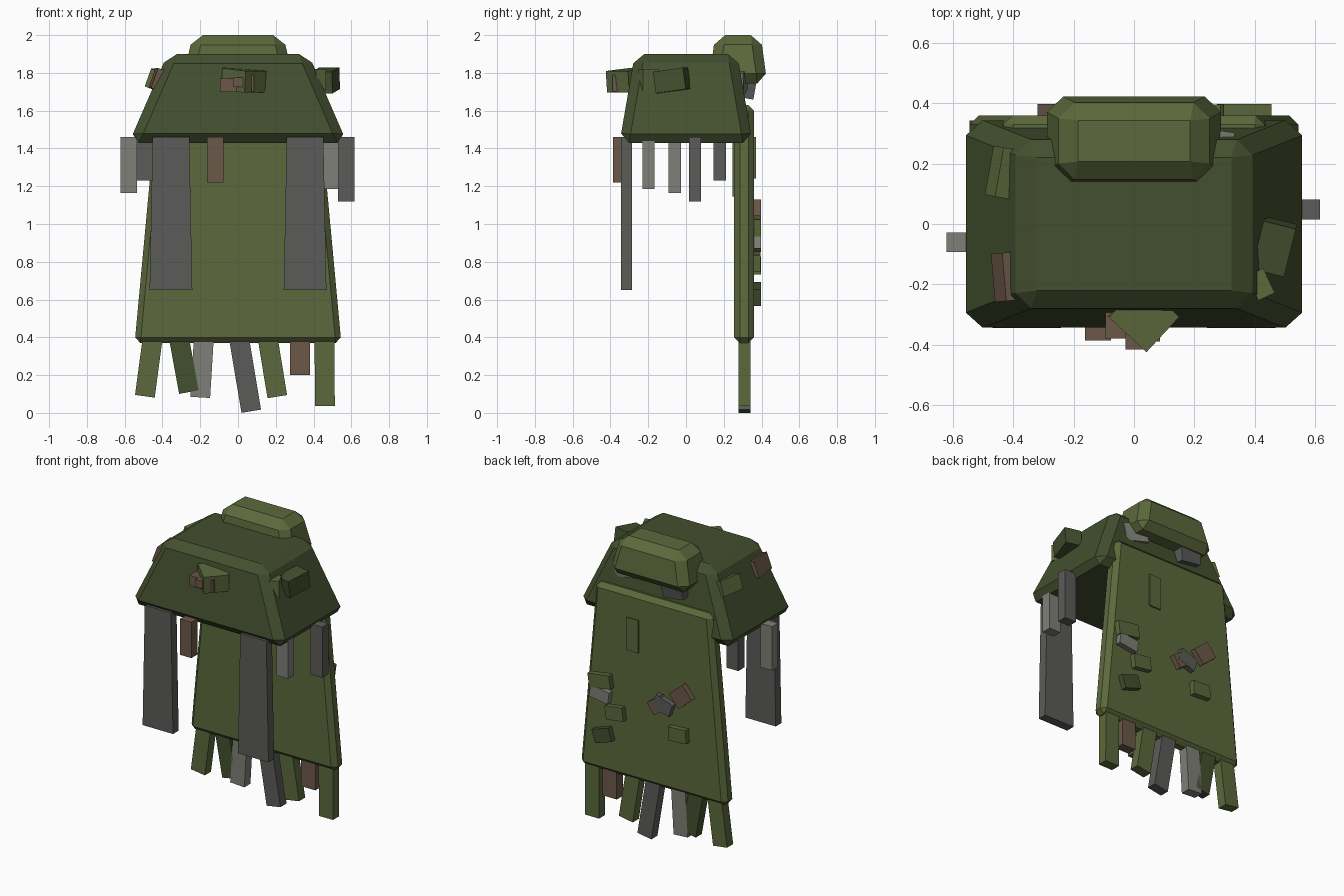
import bpy, bmesh, math
from mathutils import Matrix, Vector, Euler

if "Cube" in bpy.data.objects:
    bpy.data.objects.remove(bpy.data.objects["Cube"])


def material(name, rgb):
    lin = [((c / 255 + 0.055) / 1.055) ** 2.4 for c in rgb]
    m = bpy.data.materials.new(name)
    m.diffuse_color = (*lin, 1)
    m.use_nodes = True
    m.node_tree.nodes["Principled BSDF"].inputs["Base Color"].default_value = m.diffuse_color
    return m


MOSS = material("moss green", (92, 105, 60))
DARK = material("dark green", (68, 80, 47))
SLATE = material("dark grey", (91, 91, 88))
ASH = material("light grey", (128, 128, 120))
BROWN = material("brown", (108, 88, 72))


def finish(name, bm, mat):
    bmesh.ops.recalc_face_normals(bm, faces=bm.faces)
    me = bpy.data.meshes.new(name)
    bm.to_mesh(me)
    bm.free()
    me.materials.append(mat)
    ob = bpy.data.objects.new(name, me)
    bpy.context.collection.objects.link(ob)
    return ob


def tapered(name, mat, z0, z1, bottom, top, y=0, x=0, bevel=0):
    """Box with different half sizes (x, y) at the bottom and the top."""
    bm = bmesh.new()
    bmesh.ops.create_cube(bm, size=2)
    for v in bm.verts:
        hx, hy = top if v.co.z > 0 else bottom
        v.co = (x + v.co.x * hx, y + v.co.y * hy, z1 if v.co.z > 0 else z0)
    if bevel:
        bmesh.ops.bevel(bm, geom=bm.edges[:], offset=bevel, segments=1,
                        affect='EDGES', profile=0.5)
    return finish(name, bm, mat)


def box(name, mat, centre, size, rot=(0, 0, 0)):
    bm = bmesh.new()
    r = Euler([math.radians(a) for a in rot]).to_matrix().to_4x4()
    m = Matrix.Translation(centre) @ r @ Matrix.Diagonal((*size, 1))
    bmesh.ops.create_cube(bm, size=1, matrix=m)
    return finish(name, bm, mat)


# Shoulder mantle, rolled hood and back panel
tapered("mantle", DARK, 1.43, 1.90, (0.577, 0.352), (0.373, 0.271), bevel=0.05)
tapered("hood", MOSS, 1.745, 2.0, (0.30, 0.155), (0.238, 0.12), y=0.275, bevel=0.052)
tapered("back_panel", MOSS, 0.37, 1.63, (0.547, 0.0525), (0.43, 0.0525), y=0.3075, bevel=0.03)

# Long front straps, wider at the bottom
for side, s in (("left", -1), ("right", 1)):
    tapered("front_strap_" + side, SLATE, 0.65, 1.46, (0.113, 0.03), (0.097, 0.03),
            x=s * 0.355, y=-0.315)

# Ragged strips below the back panel: top x, bottom x, bottom z, colour
FRINGE = [(-0.45, -0.493, 0.088, MOSS), (-0.315, -0.26, 0.11, DARK),
          (-0.18, -0.20, 0.082, ASH), (0.003, 0.07, 0.009, SLATE),
          (0.155, 0.208, 0.086, MOSS), (0.328, 0.328, 0.20, BROWN),
          (0.458, 0.46, 0.036, MOSS)]
for i, (xt, xb, zb, mat) in enumerate(FRINGE):
    a, b = Vector((xt, 0.31, 0.41)), Vector((xb, 0.31, zb))
    tilt = math.degrees(math.atan2(xt - xb, 0.41 - zb))
    box(f"fringe_{i}", mat, (a + b) / 2, (0.105, 0.065, (a - b).length), (0, tilt, 0))

# Short strips hanging from the mantle rim: x, y, bottom z, colour
RIM = [(-0.12, -0.353, 1.22, BROWN), (-0.578, -0.06, 1.165, ASH),
       (-0.493, 0.178, 1.23, SLATE), (0.49, -0.198, 1.185, ASH),
       (0.573, 0.048, 1.12, SLATE), (0.14, 0.337, 1.24, MOSS),
       (-0.3, 0.28, 1.145, MOSS)]
for i, (x, y, zb, mat) in enumerate(RIM):
    box(f"rim_strip_{i}", mat, (x, y, (zb + 1.46) / 2), (0.086, 0.065, 1.46 - zb))

# Leaf scraps on the back panel: x, z, width, height, turn, colour
SCRAPS = [(0.37, 0.99, 0.16, 0.09, 8, MOSS), (0.37, 0.90, 0.14, 0.08, -8, ASH),
          (0.26, 0.80, 0.13, 0.09, 8, MOSS), (0.35, 0.63, 0.13, 0.09, 18, DARK),
          (-0.10, 0.95, 0.13, 0.09, -20, SLATE), (-0.06, 0.94, 0.12, 0.09, 35, BROWN),
          (-0.235, 1.045, 0.13, 0.11, 40, BROWN), (-0.21, 0.78, 0.13, 0.09, 3, MOSS)]
for i, (x, z, w, h, turn, mat) in enumerate(SCRAPS):
    box(f"back_scrap_{i}", mat, (x, 0.37, z), (w, 0.054 - 0.002 * (i % 3), h), (0, turn, 0))

# Scraps on the mantle's front, sides and back
box("front_scrap", MOSS, (0.03, -0.305, 1.76), (0.17, 0.16, 0.115), (0, 5, -43))
box("front_scrap_brown", BROWN, (-0.04, -0.335, 1.735), (0.11, 0.09, 0.07))
box("front_scrap_small", BROWN, (0.0, -0.385, 1.75), (0.055, 0.06, 0.05))
box("front_scrap_thin", BROWN, (0.078, -0.36, 1.745), (0.015, 0.06, 0.085))
box("right_scrap", DARK, (0.465, -0.075, 1.76), (0.11, 0.165, 0.115), (8, 0, -14))
box("right_scrap_small", MOSS, (0.42, -0.20, 1.765), (0.06, 0.09, 0.11), (0, 0, 25))
box("left_scrap_brown", BROWN, (-0.425, -0.175, 1.765), (0.05, 0.16, 0.11), (0, 20, 5))
box("left_scrap", MOSS, (-0.435, 0.17, 1.765), (0.06, 0.165, 0.10), (0, 20, -10))
box("back_scrap_pale", ASH, (0.24, 0.285, 1.755), (0.16, 0.06, 0.12), (0, 12, -8))
box("back_scrap_grey", SLATE, (-0.15, 0.325, 1.72), (0.15, 0.08, 0.09), (-10, 8, 0))
